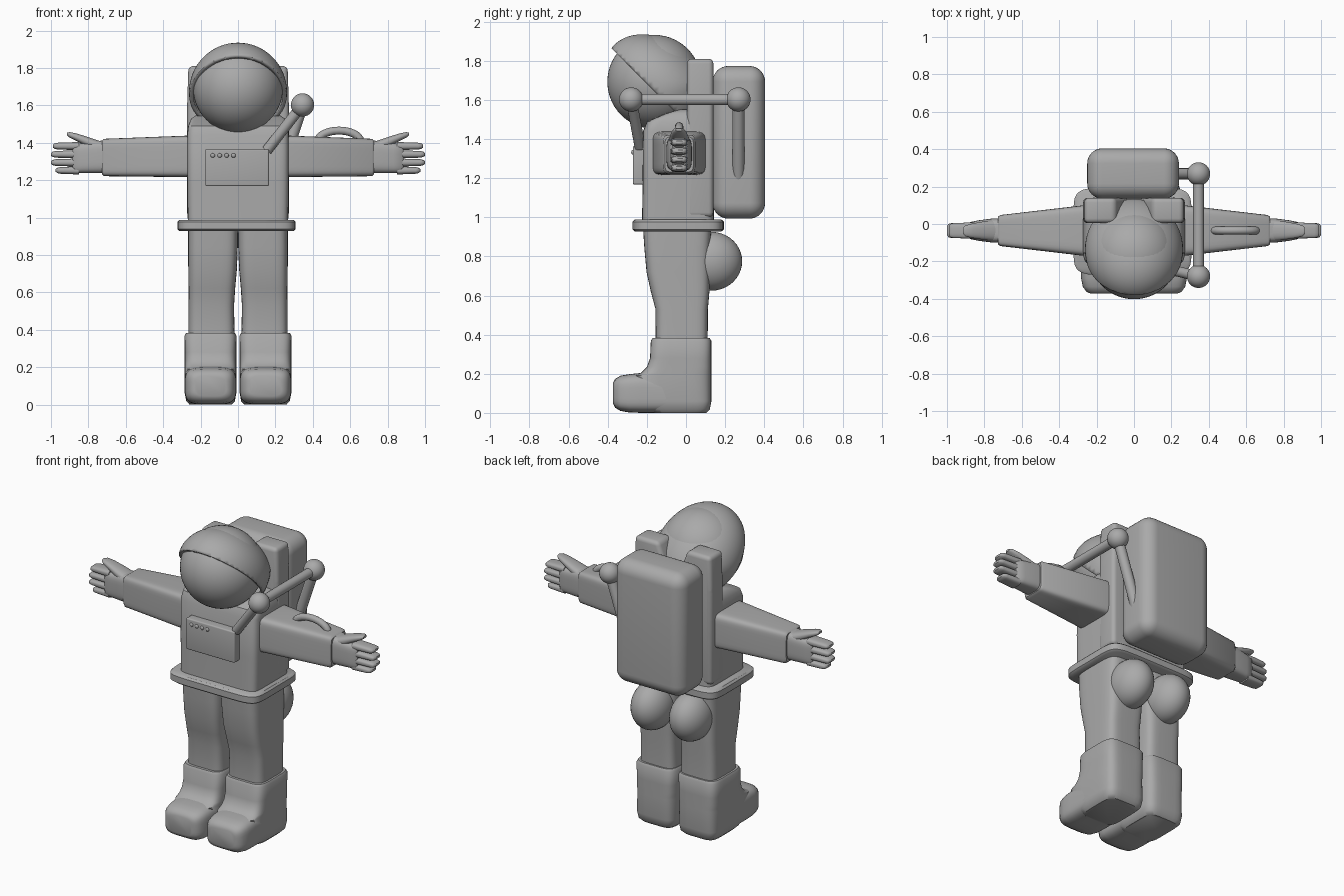
import bpy, bmesh, math
from mathutils import Vector

if "Cube" in bpy.data.objects:
    bpy.data.objects.remove(bpy.data.objects["Cube"])

suit = bpy.data.materials.new("suit_grey")
suit.diffuse_color = (0.4, 0.4, 0.4, 1)
suit.use_nodes = True
suit.node_tree.nodes["Principled BSDF"].inputs["Base Color"].default_value = suit.diffuse_color


def finish(name, bm, mirror=False):
    bmesh.ops.recalc_face_normals(bm, faces=bm.faces)
    me = bpy.data.meshes.new(name)
    bm.to_mesh(me)
    bm.free()
    me.materials.append(suit)
    ob = bpy.data.objects.new(name, me)
    bpy.context.collection.objects.link(ob)
    if mirror:
        ob.modifiers.new("mirror", 'MIRROR').use_mirror_merge = False
    return ob


def loft(name, axis, sections, power=5, mirror=False, n=40):
    """Rounded-rectangle sections (position, centre a, centre b, half a, half b) along an axis."""
    bm = bmesh.new()
    rings = []
    for p, ca, cb, ha, hb in sections:
        ring = []
        for i in range(n):
            t = 2 * math.pi * (i + 0.5) / n
            c, s = math.cos(t), math.sin(t)
            a = ca + ha * math.copysign(abs(c) ** (2 / power), c)
            b = cb + hb * math.copysign(abs(s) ** (2 / power), s)
            ring.append(bm.verts.new({'x': (p, a, b), 'y': (a, p, b), 'z': (a, b, p)}[axis]))
        rings.append(ring)
    for r, q in zip(rings, rings[1:]):
        for i in range(n):
            j = (i + 1) % n
            bm.faces.new((r[i], r[j], q[j], q[i]))
    bm.faces.new(rings[0])
    bm.faces.new(rings[-1])
    return finish(name, bm, mirror)


def ball(name, centre, radii, mirror=False, seg=40):
    bm = bmesh.new()
    bmesh.ops.create_uvsphere(bm, u_segments=seg, v_segments=seg // 2, radius=1)
    for v in bm.verts:
        v.co = Vector([v.co[i] * radii[i] + centre[i] for i in range(3)])
    return finish(name, bm, mirror)


def tube(name, points, radius, n=16):
    """Round pipe following a list of points."""
    pts = [Vector(p) for p in points]
    bm = bmesh.new()
    rings = []
    for i, p in enumerate(pts):
        d = (pts[min(i + 1, len(pts) - 1)] - pts[max(i - 1, 0)]).normalized()
        u = d.cross(Vector((0, 1, 0)) if abs(d.y) < 0.9 else Vector((1, 0, 0))).normalized()
        w = d.cross(u)
        rings.append([bm.verts.new(p + radius * (u * math.cos(2 * math.pi * k / n)
                      + w * math.sin(2 * math.pi * k / n))) for k in range(n)])
    for r, q in zip(rings, rings[1:]):
        for k in range(n):
            bm.faces.new((r[k], r[(k + 1) % n], q[(k + 1) % n], q[k]))
    bm.faces.new(rings[0])
    bm.faces.new(rings[-1])
    return finish(name, bm)


def prism(name, profile, y0, y1, bevel, mirror=False):
    """Front outline (x, z) extruded from y0 to y1 with rounded edges."""
    bm = bmesh.new()
    f = bm.faces.new([bm.verts.new((x, y0, z)) for x, z in profile])
    r = bmesh.ops.extrude_face_region(bm, geom=[f])
    for v in r['geom']:
        if isinstance(v, bmesh.types.BMVert):
            v.co.y = y1
    bmesh.ops.recalc_face_normals(bm, faces=bm.faces)
    bmesh.ops.bevel(bm, geom=bm.edges[:], offset=bevel, segments=4, profile=0.5, affect='EDGES')
    return finish(name, bm, mirror)


# Torso, with sloping top
loft("torso", 'z', [(0.94, 0, -0.04, 0.268, 0.185), (1.2, 0, -0.042, 0.272, 0.18),
                    (1.44, 0, -0.042, 0.272, 0.178), (1.49, 0, -0.035, 0.266, 0.165),
                    (1.53, 0, 0.01, 0.25, 0.115), (1.55, 0, 0.04, 0.22, 0.08)], power=9)
# Shoulder straps joining the backpack
prism("shoulder_strap", [(0.03, 1.0), (0.272, 1.0), (0.272, 1.6), (0.265, 1.81),
                         (0.10, 1.81), (0.03, 1.62)], 0.005, 0.14, 0.025, True)
# Belt
loft("belt", 'z', [(0.928, -0.008, -0.04, 0.305, 0.222), (0.938, -0.008, -0.04, 0.316, 0.234),
                   (0.977, -0.008, -0.04, 0.316, 0.234), (0.988, -0.008, -0.04, 0.305, 0.222)], power=7)

# Legs and seat bulges
loft("leg", 'z', [(0.36, 0.142, -0.022, 0.124, 0.133), (0.53, 0.143, -0.022, 0.122, 0.134),
                  (0.62, 0.140, -0.030, 0.125, 0.150), (0.72, 0.136, -0.040, 0.130, 0.162),
                  (0.84, 0.134, -0.045, 0.133, 0.168), (0.95, 0.133, -0.045, 0.133, 0.175)],
     power=5, mirror=True)
ball("seat_bulge", (0.135, 0.13, 0.775), (0.12, 0.157, 0.15), True)

# Boots: upright shaft and rounded toe
loft("boot_shaft", 'z', [(0.0, 0.147, -0.03, 0.112, 0.135), (0.018, 0.147, -0.03, 0.13, 0.152),
                         (0.06, 0.147, -0.035, 0.138, 0.165), (0.19, 0.147, -0.07, 0.138, 0.2),
                         (0.205, 0.147, -0.05, 0.138, 0.18), (0.235, 0.147, -0.035, 0.138, 0.165),
                         (0.28, 0.147, -0.027, 0.138, 0.157), (0.368, 0.147, -0.025, 0.139, 0.155),
                         (0.382, 0.147, -0.025, 0.131, 0.147)], power=5, mirror=True)
loft("boot_toe", 'y', [(-0.372, 0.147, 0.10, 0.085, 0.055), (-0.362, 0.147, 0.10, 0.108, 0.074),
                       (-0.335, 0.147, 0.10, 0.127, 0.09), (-0.29, 0.147, 0.10, 0.136, 0.098),
                       (-0.23, 0.147, 0.102, 0.138, 0.102), (-0.05, 0.147, 0.102, 0.138, 0.102)],
     power=4, mirror=True)

# Arms and gloves
loft("arm", 'x', [(0.2, -0.035, 1.327, 0.14, 0.112), (0.27, -0.035, 1.327, 0.135, 0.111),
                  (0.715, -0.035, 1.321, 0.083, 0.1), (0.728, -0.035, 1.321, 0.073, 0.09)],
     power=7, mirror=True)
loft("glove_palm", 'x', [(0.70, -0.035, 1.325, 0.066, 0.088), (0.76, -0.035, 1.323, 0.064, 0.086),
                         (0.83, -0.035, 1.318, 0.055, 0.080), (0.875, -0.035, 1.315, 0.046, 0.077),
                         (0.885, -0.035, 1.315, 0.036, 0.068)], power=4, mirror=True)
for i, (z, tip) in enumerate([(1.382, 0.99), (1.338, 1.0), (1.294, 1.0), (1.252, 0.975)]):
    loft(f"finger_{i + 1}", 'x', [(0.85, -0.035, z, 0.044, 0.022), (tip - 0.025, -0.035, z, 0.04, 0.018),
                                  (tip - 0.008, -0.035, z, 0.036, 0.014), (tip, -0.035, z, 0.024, 0.007)],
         power=3, mirror=True, n=20)
loft("thumb", 'x', [(0.74, -0.035, 1.375, 0.058, 0.035), (0.80, -0.035, 1.402, 0.05, 0.028),
                    (0.86, -0.036, 1.428, 0.04, 0.021), (0.90, -0.037, 1.442, 0.03, 0.015),
                    (0.915, -0.037, 1.447, 0.016, 0.007)], power=2.5, mirror=True, n=20)
# Grab loop on one sleeve
tube("sleeve_loop", [(0.54 - 0.115 * math.cos(t * math.pi / 12), -0.035,
                      1.405 + 0.06 * math.sin(t * math.pi / 12)) for t in range(13)], 0.021)

# Visor globe and open helmet shell with a forward brim
ball("visor", (0, -0.162, 1.692), (0.24, 0.24, 0.24), seg=56)
bm = bmesh.new()
bmesh.ops.create_uvsphere(bm, u_segments=64, v_segments=32, radius=1)
for v in bm.verts:
    dz = v.co.z * 0.265
    v.co = Vector((v.co.x * 0.262, v.co.y * 0.268 - 0.135 - 0.33 * max(dz, 0), 1.67 + dz))
bmesh.ops.bisect_plane(bm, geom=bm.verts[:] + bm.edges[:] + bm.faces[:], plane_co=(0, -0.378, 1.862),
                       plane_no=(0, -1, -1), clear_outer=True)
shell = finish("helmet_shell", bm)
mod = shell.modifiers.new("thickness", 'SOLIDIFY')
mod.thickness, mod.offset = 0.022, -1

# Backpack
bm = bmesh.new()
bmesh.ops.create_cube(bm, size=1)
for v in bm.verts:
    v.co = Vector((v.co.x * 0.49 - 0.005, v.co.y * 0.268 + 0.27, v.co.z * 0.78 + 1.383))
bmesh.ops.bevel(bm, geom=bm.edges[:], offset=0.08, segments=8, profile=0.5, affect='EDGES')
finish("backpack", bm)

# Chest control panel with buttons
prism("chest_panel", [(-0.175, 1.168), (0.165, 1.168), (0.165, 1.365), (-0.175, 1.365)],
      -0.272, -0.19, 0.008)
for i in range(4):
    ball(f"panel_button_{i + 1}", (-0.135 + 0.037 * i, -0.272, 1.332), (0.012, 0.008, 0.012), seg=16)

# Air hose with ball joints, from chest panel to backpack
front, back = (0.345, -0.28, 1.602), (0.345, 0.268, 1.602)
ball("front_hose_joint", front, (0.062,) * 3)
ball("back_hose_joint", back, (0.062,) * 3)
tube("side_hose", [front, back], 0.029)
tube("chest_hose", [front, (0.155, -0.235, 1.36)], 0.028)
tube("backpack_hose", [back, (0.21, 0.268, 1.2)], 0.031)

# Smooth shading with sharp edges kept
for ob in bpy.context.collection.objects:
    ob.select_set(True)
    bpy.context.view_layer.objects.active = ob
bpy.ops.object.shade_smooth_by_angle(angle=math.radians(42))
